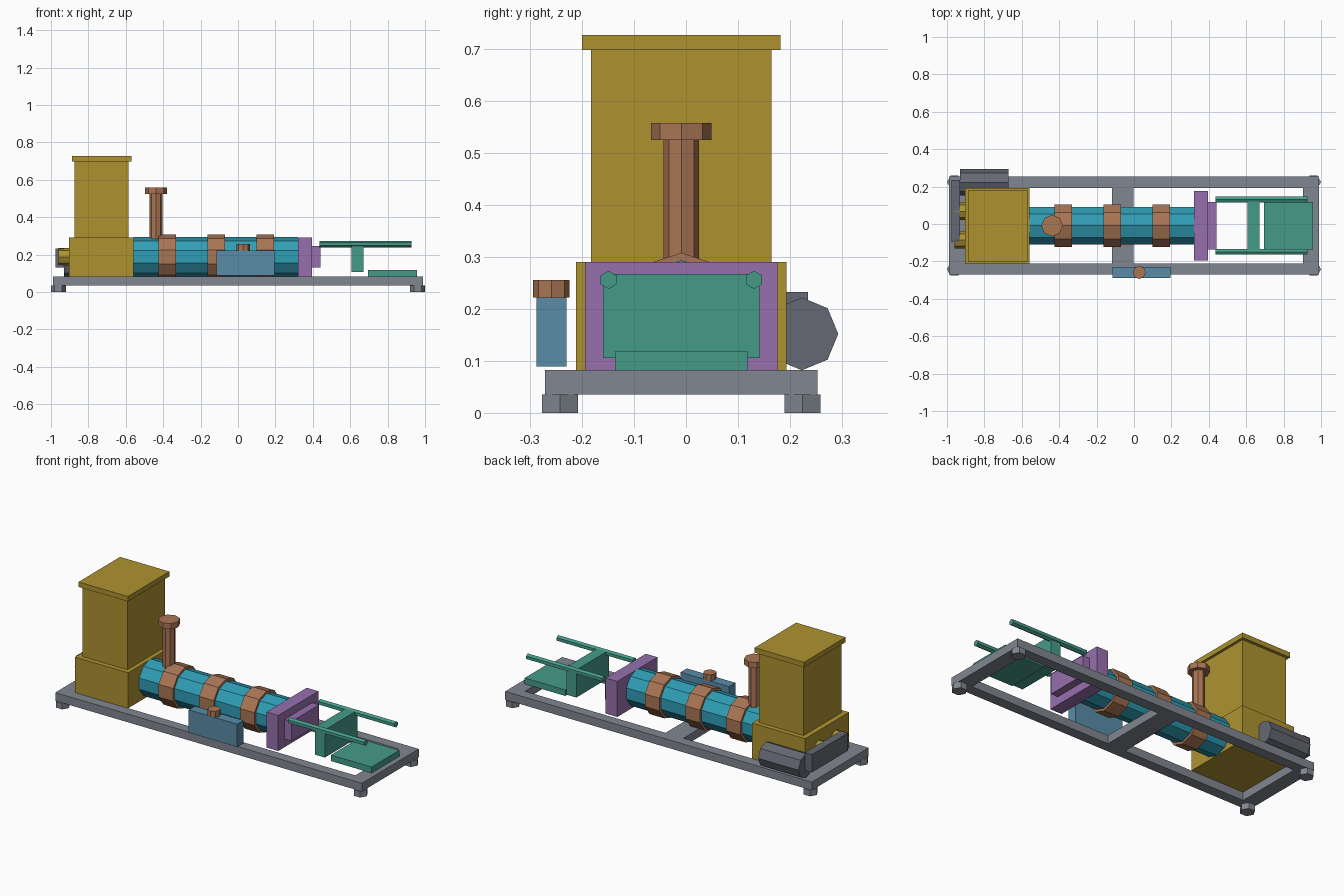
import bpy, bmesh
from math import pi
from mathutils import Matrix

if "Cube" in bpy.data.objects:
    bpy.data.objects.remove(bpy.data.objects["Cube"])

YC = -0.009  # machine centre line


def material(name, rgb):
    m = bpy.data.materials.new(name)
    m.diffuse_color = (*rgb, 1)
    m.use_nodes = True
    m.node_tree.nodes["Principled BSDF"].inputs["Base Color"].default_value = m.diffuse_color
    return m


STEEL = material("steel_grey", (0.22, 0.24, 0.28))
DARK = material("dark_grey", (0.13, 0.14, 0.17))
GOLD = material("ochre", (0.42, 0.29, 0.03))
TEAL = material("teal_blue", (0.03, 0.34, 0.47))
COPPER = material("copper", (0.40, 0.18, 0.09))
PURPLE = material("purple", (0.31, 0.16, 0.42))
GREEN = material("green", (0.06, 0.33, 0.25))
BLUE = material("blue", (0.10, 0.26, 0.39))


def finish(name, bm, mat):
    me = bpy.data.meshes.new(name)
    bm.to_mesh(me)
    bm.free()
    me.materials.append(mat)
    ob = bpy.data.objects.new(name, me)
    bpy.context.collection.objects.link(ob)
    return ob


def box(name, x, y, z, mat):
    """Box from (min, max) ranges on each axis."""
    bm = bmesh.new()
    size = [r[1] - r[0] for r in (x, y, z)]
    mid = [(r[1] + r[0]) / 2 for r in (x, y, z)]
    bmesh.ops.create_cube(bm, size=1, matrix=Matrix.Translation(mid) @ Matrix.Diagonal((*size, 1)))
    return finish(name, bm, mat)


def prism(name, axis, a, b, span, r, sides, mat, turn=0):
    """Flat-sided cylinder. axis 'X': a, b = y, z.  axis 'Z': a, b = x, y."""
    bm = bmesh.new()
    mid, length = sum(span) / 2, span[1] - span[0]
    if axis == 'X':
        # first vertex points straight up
        rot = Matrix.Rotation(turn, 4, 'X') @ Matrix.Rotation(pi / 2, 4, 'Y')
        rot = rot @ Matrix.Rotation(pi / 2, 4, 'Z')
        loc = (mid, a, b)
    else:
        rot, loc = Matrix.Rotation(turn, 4, 'Z'), (a, b, mid)
    bmesh.ops.create_cone(bm, cap_ends=True, segments=sides, radius1=r, radius2=r, depth=length,
                          matrix=Matrix.Translation(loc) @ rot)
    return finish(name, bm, mat)


# base frame: two rails, three cross beams, four hexagonal feet
BASE = (0.035, 0.083)
for side, y in (("front", (-0.271, -0.21)), ("rear", (0.192, 0.253))):
    box(side + "_rail", (-0.988, 0.988), y, BASE, STEEL)
for label, x in (("left", (-0.988, -0.903)), ("middle", (-0.118, -0.002)), ("right", (0.903, 0.988))):
    box(label + "_cross_beam", x, (-0.21, 0.192), BASE, STEEL)
for sx, lx in ((-1, "left"), (1, "right")):
    for sy, ly in ((-1, "front"), (1, "rear")):
        prism(f"{ly}_{lx}_foot", 'Z', sx * 0.96, YC + sy * 0.233, (0, 0.035), 0.04, 6, STEEL,
              turn=pi / 2)

# feed hopper
box("feed_housing", (-0.903, -0.56), (-0.212, 0.193), (0.083, 0.29), GOLD)
box("hopper", (-0.873, -0.585), (-0.183, 0.165), (0.29, 0.698), GOLD)
box("hopper_rim", (-0.888, -0.57), (-0.2, 0.182), (0.698, 0.727), GOLD)
for n, s in enumerate((-1, 1), 1):
    prism(f"shaft_bearing_{n}", 'X', YC + s * 0.077, 0.188, (-0.96, -0.903), 0.046, 8, GOLD)

# drive
box("drive_guard", (-0.977, -0.93), (-0.095, 0.235), (0.13, 0.233), DARK)
prism("motor", 'X', 0.223, 0.152, (-0.93, -0.67), 0.07, 8, DARK)

# barrel with clamp bands
prism("barrel", 'X', YC, 0.188, (-0.56, 0.32), 0.106, 10, TEAL)
for n in range(3):
    x = -0.379 + n * 0.262
    prism(f"clamp_band_{n + 1}", 'X', YC, 0.188, (x - 0.047, x + 0.047), 0.12, 10, COPPER)

# vent pipe
prism("vent_pipe", 'Z', -0.438, YC, (0.27, 0.525), 0.034, 8, COPPER)
prism("vent_cap", 'Z', -0.438, YC, (0.525, 0.558), 0.058, 8, COPPER)

# die head
box("die_plate", (0.32, 0.395), (-0.194, 0.176), (0.083, 0.29), PURPLE)
box("die_mouth", (0.395, 0.44), (-0.135, 0.118), (0.13, 0.245), PURPLE)

# cutting table
for side, s in (("front", -1), ("rear", 1)):
    prism(side + "_guide_rod", 'X', YC + s * 0.14, 0.256, (0.437, 0.928), 0.0175, 6, GREEN)
box("cutter_plate", (0.608, 0.672), (-0.16, 0.141), (0.106, 0.267), GREEN)
box("catch_tray", (0.695, 0.957), (-0.137, 0.118), (0.083, 0.118), GREEN)

# control box with knob
box("control_box", (-0.116, 0.196), (-0.288, -0.23), (0.089, 0.222), BLUE)
prism("control_knob", 'Z', 0.028, -0.259, (0.222, 0.256), 0.035, 8, COPPER)
